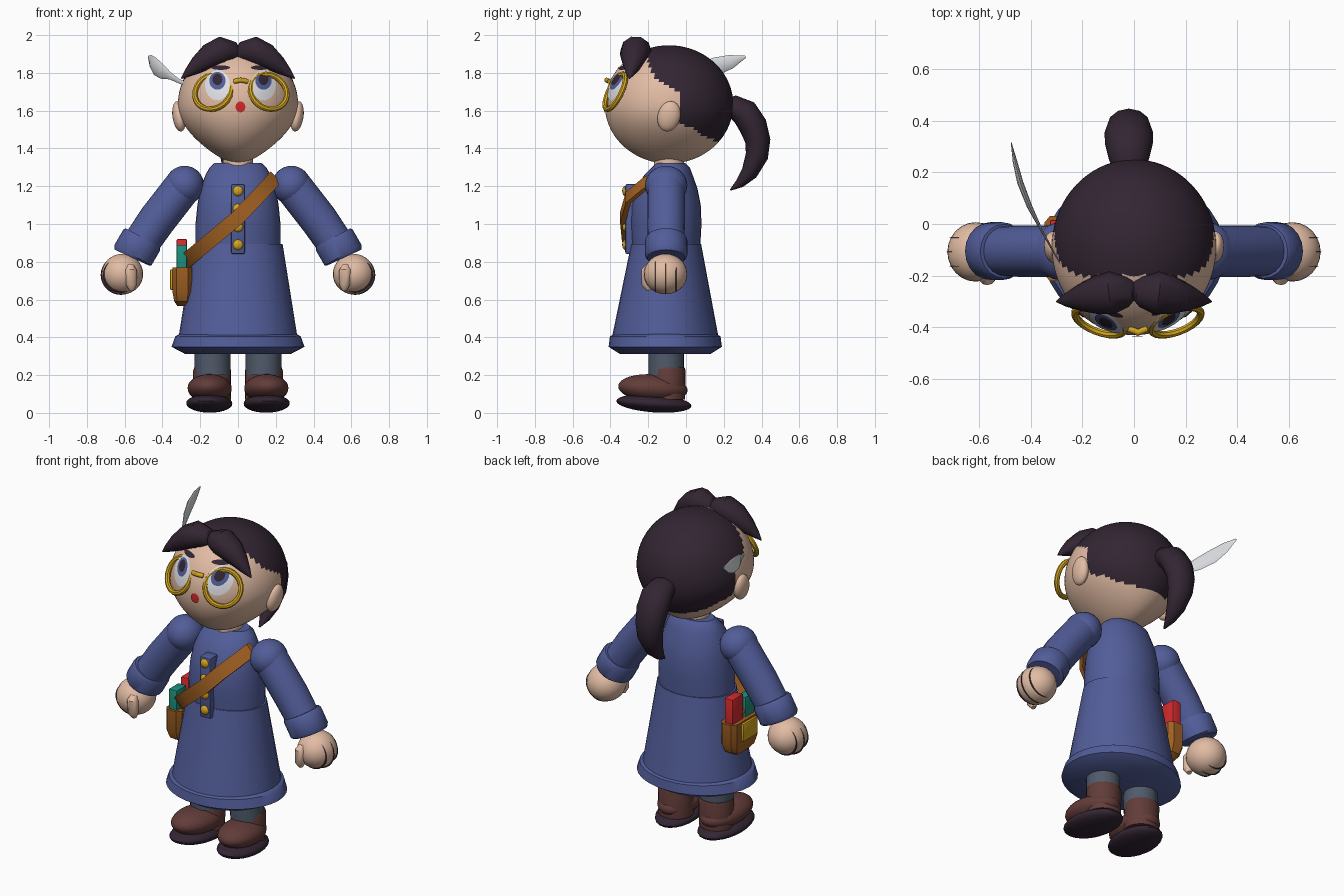
import bpy, bmesh, math
from mathutils import Vector, Matrix

if "Cube" in bpy.data.objects:
    bpy.data.objects.remove(bpy.data.objects["Cube"])

def mat(name, r, g, b):
    m = bpy.data.materials.new(name)
    lin = [((c / 255 + 0.055) / 1.055) ** 2.4 for c in (r, g, b)]
    m.diffuse_color = (*lin, 1)
    m.use_nodes = True
    m.node_tree.nodes["Principled BSDF"].inputs["Base Color"].default_value = m.diffuse_color
    return m

SKIN = mat("skin", 226, 188, 164)
HAIR = mat("dark_hair", 50, 37, 50)
COAT = mat("blue_cloth", 82, 93, 153)
GOLD = mat("gold", 212, 165, 30)
LEATHER = mat("tan_leather", 160, 96, 34)
BOOT = mat("boot_brown", 98, 60, 57)
STOCK = mat("stocking_grey", 80, 90, 106)
RED = mat("red", 212, 42, 45)
TEAL = mat("teal", 28, 142, 122)
WHITE = mat("off_white", 222, 224, 228)

def finish(name, bm, material, angle=40):
    bmesh.ops.recalc_face_normals(bm, faces=bm.faces)
    me = bpy.data.meshes.new(name)
    bm.to_mesh(me)
    bm.free()
    ob = bpy.data.objects.new(name, me)
    bpy.context.collection.objects.link(ob)
    me.materials.append(material)
    bpy.ops.object.select_all(action='DESELECT')
    ob.select_set(True)
    bpy.context.view_layer.objects.active = ob
    bpy.ops.object.shade_smooth_by_angle(angle=math.radians(angle))
    return ob

def loft(name, rings, material, angle=40):
    """Skin a list of equal-length point rings and cap the ends."""
    bm = bmesh.new()
    vs = [[bm.verts.new(p) for p in ring] for ring in rings]
    n = len(vs[0])
    for a, b in zip(vs, vs[1:]):
        for i in range(n):
            bm.faces.new((a[i], a[(i + 1) % n], b[(i + 1) % n], b[i]))
    bm.faces.new(vs[0][::-1])
    bm.faces.new(vs[-1])
    return finish(name, bm, material, angle)

def lathe(name, prof, material, x=0, n=32):
    """prof rows: z, x radius, y radius, y centre."""
    return loft(name, [[(x + rx * math.cos(2 * math.pi * i / n), cy + ry * math.sin(2 * math.pi * i / n), z)
                        for i in range(n)] for z, rx, ry, cy in prof], material)

def tube(name, pts, material, ref=(0, 1, 0), ka=1, kb=1, n=12, angle=40):
    """pts rows: x, y, z, radius; ka and kb stretch the cross-section."""
    P = [Vector(p[:3]) for p in pts]
    rings = []
    for i, p in enumerate(P):
        t = (P[min(i + 1, len(P) - 1)] - P[max(i - 1, 0)]).normalized()
        a = Vector(ref)
        a = (a - t * a.dot(t)).normalized()
        b = t.cross(a)
        r = pts[i][3]
        rings.append([p + r * (a * ka * math.cos(2 * math.pi * k / n) + b * kb * math.sin(2 * math.pi * k / n))
                      for k in range(n)])
    return loft(name, rings, material, angle)

def ball(name, c, r, material, rot=(0, 0, 0), u=24, v=16):
    bm = bmesh.new()
    bmesh.ops.create_uvsphere(bm, u_segments=u, v_segments=v, radius=1)
    m = Matrix.LocRotScale(Vector(c), None, None)
    for ax, ang in zip('XYZ', rot):
        m = m @ Matrix.Rotation(math.radians(ang), 4, ax)
    bm.transform(m @ Matrix.Diagonal((*r, 1)))
    return finish(name, bm, material)

def box(name, lo, hi, material, bevel=0.0, taper=1.0):
    bm = bmesh.new()
    bmesh.ops.create_cube(bm, size=1)
    for v in bm.verts:
        if v.co.z < 0:
            v.co.x *= taper
            v.co.y *= taper
        v.co = [l + (h - l) * (c + 0.5) for l, h, c in zip(lo, hi, v.co)]
    if bevel:
        bmesh.ops.bevel(bm, geom=bm.edges[:], offset=bevel, segments=2, affect='EDGES', profile=0.5)
    return finish(name, bm, material, 30)

# Head: ellipsoid narrowing to the chin, back painted as hair
HC, HR = Vector((0, -0.09, 1.633)), Vector((0.318, 0.34, 0.313))
HAIRLINE = [(1.40, .30), (1.44, .15), (1.50, .04), (1.53, -.02), (1.69, -.03),
            (1.72, -.09), (1.78, -.17), (1.84, -.20), (2.0, -.20)]

def hairline(z):
    for (z0, y0), (z1, y1) in zip(HAIRLINE, HAIRLINE[1:]):
        if z0 <= z <= z1:
            return y0 + (y1 - y0) * (z - z0) / (z1 - z0)
    return 9

bm = bmesh.new()
bmesh.ops.create_uvsphere(bm, u_segments=72, v_segments=56, radius=1)
for v in bm.verts:
    t = max(0, -v.co.z)
    v.co = HC + Vector((v.co.x * HR.x * (1 - 0.4 * t * t), v.co.y * HR.y, v.co.z * HR.z))
head = finish("head", bm, SKIN, 60)
head.data.materials.append(HAIR)
for f in head.data.polygons:
    f.material_index = int(f.center.y > hairline(f.center.z))

# Face details: thin discs laid on the head surface
def face_disc(name, x, z, rx, rz, lift, material, n=24):
    bm = bmesh.new()
    def vert(k, a):
        px, pz = x + rx * k * math.cos(a), z + rz * k * math.sin(a)
        q = 1 - ((px - HC.x) / HR.x) ** 2 - ((pz - HC.z) / HR.z) ** 2
        return bm.verts.new((px, HC.y - HR.y * math.sqrt(max(q, 0)) - lift, pz))
    rings = [[vert(k, 2 * math.pi * i / n) for i in range(n)] for k in (0.3, 0.65, 1)]
    bm.faces.new(rings[0])
    for a, b in zip(rings, rings[1:]):
        for i in range(n):
            bm.faces.new((a[i], b[i], b[(i + 1) % n], a[(i + 1) % n]))
    ob = finish(name, bm, material)
    if sum(p.normal.y for p in ob.data.polygons) > 0:
        ob.data.flip_normals()

for s in (-1, 1):
    cx = 0.013 + s * 0.122
    face_disc("eye_white", cx, 1.735, 0.066, 0.08, 0.003, WHITE)
    face_disc("iris", cx, 1.758, 0.043, 0.047, 0.006, COAT)
    face_disc("pupil", cx, 1.766, 0.026, 0.03, 0.009, HAIR)
    face_disc("eyebrow", 0.013 + s * 0.105, 1.828, 0.05, 0.012, 0.006, HAIR)
    ball("ear", (s * 0.312, -0.09, 1.57), (0.035, 0.06, 0.082), SKIN, (-15, s * 8, 0))
    # Glasses rim
    c = Vector((0.015 + s * 0.147, -0.375, 1.70))
    nrm = Vector((s * 0.32, -0.85, 0.42)).normalized()
    q = nrm.to_track_quat('Z', 'Y')
    loop = [[c + q @ Vector(((0.102 + 0.015 * math.cos(b)) * math.cos(a), (0.102 + 0.015 * math.cos(b)) * math.sin(a),
             0.015 * math.sin(b))) for b in [k * math.pi / 4 for k in range(8)]]
            for a in [k * math.pi / 12 for k in range(25)]]
    loft("glasses_rim", loop, GOLD)
    # Parted fringe
    tube("fringe", [(s * -0.005, -.25, 1.885, .03), (s * .03, -.26, 1.91, .062), (s * .085, -.265, 1.917, .083),
                    (s * .145, -.275, 1.89, .075), (s * .21, -.285, 1.845, .052), (s * .265, -.295, 1.80, .025),
                    (s * .30, -.30, 1.77, .003)], HAIR, kb=0.95, n=10)
tube("glasses_bridge", [(-.02, -.405, 1.755, .013), (.015, -.42, 1.762, .013), (.05, -.405, 1.755, .013)], GOLD)
face_disc("mouth", 0.013, 1.62, 0.026, 0.029, 0.006, RED)

# Ponytail
tube("ponytail", [(-.02, .19, 1.62, .04), (-.02, .25, 1.62, .062), (-.02, .31, 1.59, .074), (-.02, .355, 1.52, .075),
                  (-.02, .38, 1.44, .067), (-.02, .375, 1.36, .06), (-.02, .335, 1.27, .044),
                  (-.02, .285, 1.215, .025), (-.02, .235, 1.18, .004)], HAIR, ref=(1, 0, 0), ka=1.25)

# Quill tucked behind the ear
tube("quill", [(-.26, -.20, 1.735, .008), (-.31, -.11, 1.755, .012), (-.36, -.02, 1.785, .02), (-.405, .07, 1.81, .042),
               (-.44, .16, 1.835, .048), (-.46, .24, 1.86, .036), (-.475, .315, 1.885, .006)],
     WHITE, ref=(0, 0, 1), kb=0.25, n=8)

# Neck, coat and skirt
lathe("neck", [(1.26, .08, .08, -.09), (1.38, .08, .08, -.09)], SKIN)
lathe("coat_body", [(.87, .225, .18, -.105), (1.0, .225, .187, -.105), (1.1, .215, .183, -.105),
                    (1.19, .20, .16, -.10), (1.26, .172, .128, -.093), (1.30, .15, .10, -.08),
                    (1.322, .125, .078, -.08)], COAT)
lathe("skirt", [(.38, .318, .286, -.11), (.895, .236, .185, -.105)], COAT)
lathe("skirt_hem", [(.312, .28, .24, -.11), (.35, .352, .30, -.11), (.405, .332, .293, -.11),
                    (.418, .31, .27, -.11)], COAT)
box("placket", (-.037, -.322, .84), (.037, -.24, 1.212), COAT, 0.012)
for z in (1.175, 1.08, .985, .89):
    ball("button", (0, -.32, z), (.028, .018, .028), GOLD, u=12, v=8)

for s in (-1, 1):
    # Sleeve, cuff and hand
    ball("shoulder", (s * .283, -.105, 1.205), (.103, .112, .103), COAT)
    tube("sleeve", [(s * .29, -.105, 1.20, .1), (s * .43, -.105, 1.02, .1), (s * .54, -.105, .86, .095)], COAT, n=20)
    tube("cuff", [(s * .503, -.105, .928, .104), (s * .51, -.105, .915, .112), (s * .556, -.105, .835, .112),
                  (s * .562, -.105, .822, .1)], COAT, n=20)
    hand = Vector((s * .612, -.108, .735))
    ball("hand", hand, (.11, .115, .107), SKIN)
    tube("thumb", [(s * .57, -.19, .775, .022), (s * .568, -.205, .755, .032), (s * .564, -.205, .68, .03),
                   (s * .562, -.195, .65, .014)], SKIN)
    # Lines between the fingers
    for dy in (-.055, 0, .055):
        k = math.sqrt(1 - (dy / .115) ** 2)
        ball("finger_line", hand + Vector((s * .008, dy, -.005)), (.107 * k, .005, .105 * k), HAIR, u=32, v=24)
    # Leg and boot
    lathe("stocking", [(.2, .094, .094, -.105), (.34, .094, .094, -.105)], STOCK, s * .135, 24)
    lathe("boot_shaft", [(.07, .1, .095, -.1), (.225, .1, .093, -.095), (.24, .095, .088, -.095)], BOOT, s * .137, 24)
    ball("boot_toe", (s * .15, -.175, .13), (.117, .185, .074), BOOT, (-4, 0, s * 5))
    ball("boot_sole", (s * .152, -.17, .05), (.122, .2, .047), HAIR, (-4, 0, s * 5))

# Shoulder strap: flat band across the chest
strap = [(.2, -.15, 1.25), (.17, -.215, 1.215), (.10, -.305, 1.14), (0, -.335, 1.035), (-.12, -.325, .935),
         (-.21, -.26, .86), (-.27, -.18, .81), (-.30, -.08, .77)]
loft("strap", [[Vector(p) + Vector((-.027 * a, .014 * b, .029 * a)) for a, b in ((-1, -1), (1, -1), (1, 1), (-1, 1))]
               for p in strap], LEATHER, 30)

# Side pouch with books
loft("pouch", [[(-.295 + sx * .052 * k, -.095 + sy * .125 * k, z) for sx, sy in
                ((-1, -.8), (-.6, -1), (.6, -1), (1, -.8), (1, .8), (.6, 1), (-.6, 1), (-1, .8))]
               for z, k in ((.565, .5), (.59, .82), (.64, 1), (.77, 1))], LEATHER, 30)
box("pouch_clasp", (-.36, -.18, .65), (-.32, -.04, .76), GOLD, 0.008)
box("teal_book", (-.325, -.205, .70), (-.27, -.11, .89), TEAL, 0.006)
box("red_book", (-.325, -.09, .70), (-.27, .015, .92), RED, 0.006)
